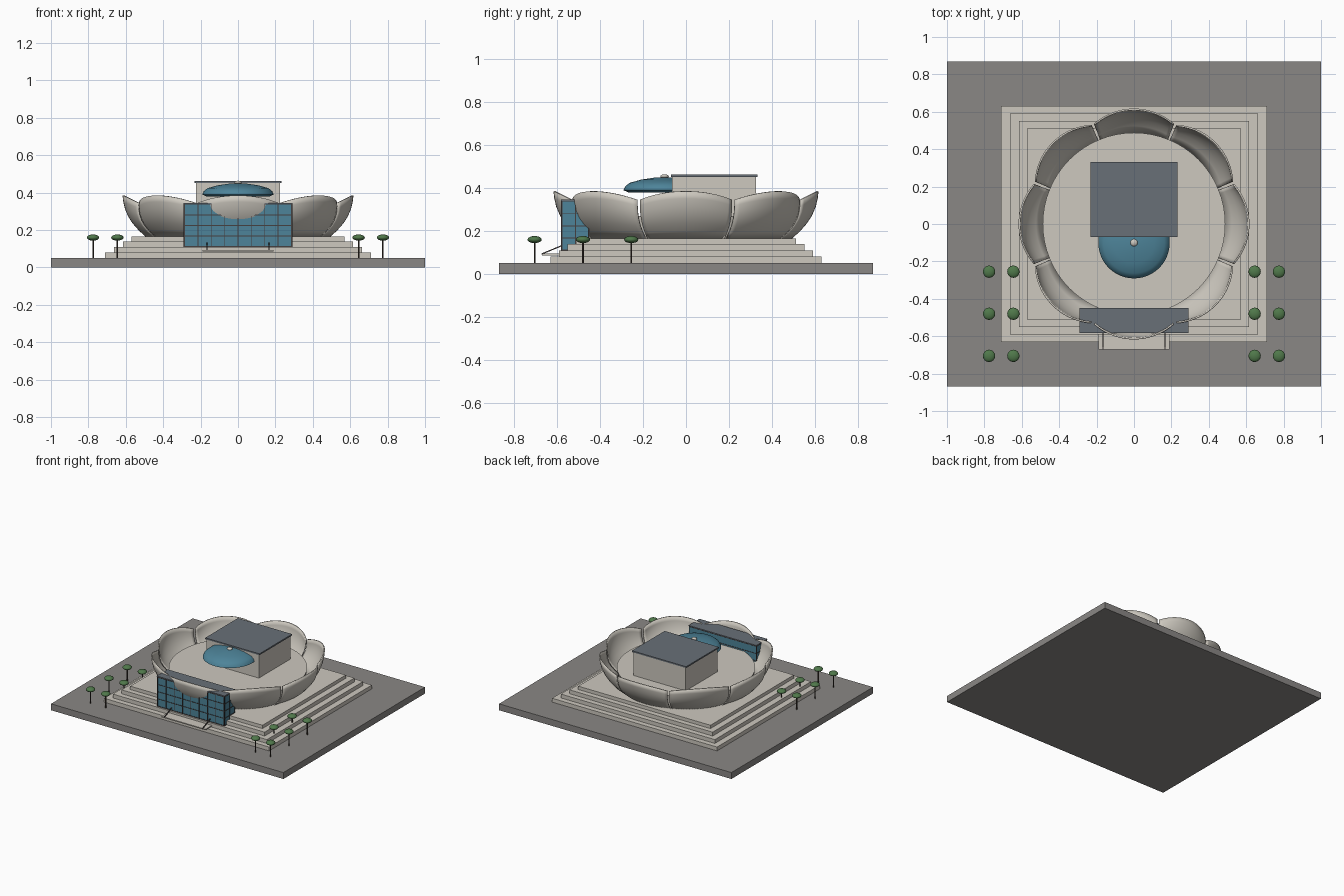
import bpy, bmesh, math
from mathutils import Vector

if "Cube" in bpy.data.objects:
    bpy.data.objects.remove(bpy.data.objects["Cube"])


def material(name, rgb):
    m = bpy.data.materials.new(name)
    m.diffuse_color = (*rgb, 1)
    m.use_nodes = True
    m.node_tree.nodes["Principled BSDF"].inputs["Base Color"].default_value = m.diffuse_color
    return m


CREAM = material("cream_stone", (0.61, 0.58, 0.52))
PAVING = material("grey_paving", (0.255, 0.245, 0.235))
SLATE = material("slate_roof", (0.14, 0.16, 0.185))
GLASS = material("blue_glass", (0.075, 0.23, 0.32))
FRAME = material("dark_frame", (0.06, 0.05, 0.05))
LEAF = material("leaf_green", (0.08, 0.19, 0.07))
TRUNK = material("trunk_brown", (0.06, 0.045, 0.035))


def finish(name, bm, mat, smooth=False):
    bmesh.ops.recalc_face_normals(bm, faces=bm.faces)
    me = bpy.data.meshes.new(name)
    bm.to_mesh(me)
    bm.free()
    me.materials.append(mat)
    ob = bpy.data.objects.new(name, me)
    bpy.context.collection.objects.link(ob)
    if smooth:
        bpy.context.view_layer.objects.active = ob
        ob.select_set(True)
        bpy.ops.object.shade_smooth_by_angle(angle=math.radians(35))
        ob.select_set(False)
    return ob


def add_box(bm, x0, x1, y0, y1, z0, z1):
    vs = bmesh.ops.create_cube(bm, size=1)["verts"]
    for v in vs:
        v.co = Vector((x1 if v.co.x > 0 else x0, y1 if v.co.y > 0 else y0,
                       z1 if v.co.z > 0 else z0))


def box(name, mat, *dims):
    bm = bmesh.new()
    add_box(bm, *dims)
    return finish(name, bm, mat)


def lathe(name, mat, profile, centre=(0, 0), n=48):
    """Closed solid spun from (radius, height) points."""
    bm = bmesh.new()
    rings = []
    for r, z in profile:
        rings.append([bm.verts.new((centre[0] + r * math.cos(2 * math.pi * i / n),
                                    centre[1] + r * math.sin(2 * math.pi * i / n), z))
                      for i in range(n)])
    for a, b in zip(rings, rings[1:]):
        for i in range(n):
            j = (i + 1) % n
            bm.faces.new((a[i], a[j], b[j], b[i]))
    bm.faces.new(rings[0])
    bm.faces.new(rings[-1])
    return finish(name, bm, mat, True)


# Ground slab and stepped terrace
box("ground_slab", PAVING, -1, 1, -0.87, 0.87, 0, 0.05)
for i, top in enumerate((0.08, 0.11, 0.14, 0.166)):
    hx, hy = 0.71 - 0.047 * i, 0.632 - 0.04 * i
    box(f"terrace_step_{i + 1}", CREAM, -hx, hx, -hy, hy, 0.05, top)

# Round hall body with flat deck
lathe("hall_body", CREAM, [(0.47, 0.16), (0.488, 0.27)], n=64)

# Eight curved petals around the hall
CURVE = [(0.485, 0.0), (0.527, 0.17), (0.56, 0.34), (0.583, 0.5),
         (0.6, 0.68), (0.609, 0.85), (0.613, 1.0)]
HALF = math.radians(21.8)


def petal(index):
    bm = bmesh.new()
    centre = index * math.pi / 4
    cols = 20
    rows = []
    for r, v in CURVE:
        row = []
        for c in range(cols + 1):
            t = 2 * c / cols - 1
            a = centre + HALF * t
            rr = r * (1 - (0.022 + 0.045 * v) * t * t)
            z = 0.163 + (0.222 - 0.04 * t * t) * v
            row.append(bm.verts.new((rr * math.cos(a), rr * math.sin(a), z)))
        rows.append(row)
    for a, b in zip(rows, rows[1:]):
        for c in range(cols):
            bm.faces.new((a[c], a[c + 1], b[c + 1], b[c]))
    ob = finish(f"petal_{index + 1}", bm, CREAM, True)
    mod = ob.modifiers.new("thickness", "SOLIDIFY")
    mod.thickness = 0.009
    mod.offset = 0


for k in range(8):
    petal(k)

# Stage tower with slate roof
box("tower", CREAM, -0.225, 0.225, -0.065, 0.325, 0.26, 0.452)
box("tower_roof", SLATE, -0.233, 0.233, -0.07, 0.332, 0.452, 0.463)

# Shallow glass dome with finial
lathe("glass_dome", GLASS, [(0.17, 0.38), (0.191, 0.39), (0.183, 0.408), (0.163, 0.424),
                            (0.11, 0.439), (0.05, 0.448), (0.005, 0.451)], (0, -0.1))
bm = bmesh.new()
bmesh.ops.create_uvsphere(bm, u_segments=12, v_segments=8, radius=0.02)
bmesh.ops.scale(bm, vec=(1, 1, 0.6), verts=bm.verts)
bmesh.ops.translate(bm, vec=(0, -0.1, 0.452), verts=bm.verts)
finish("dome_finial", bm, CREAM, True)

# Glass entrance hall with slate roof
box("entrance_glass", GLASS, -0.288, 0.288, -0.578, -0.452, 0.11, 0.34)
box("entrance_roof", SLATE, -0.292, 0.292, -0.582, -0.448, 0.34, 0.346)

# Mullion grid on the front and both ends
bm = bmesh.new()
W = 0.002
for i in range(9):
    x = -0.286 + 0.0715 * i
    add_box(bm, x - W, x + W, -0.582, -0.578, 0.11, 0.34)
for s in (-1, 1):
    xa, xb = sorted((s * 0.288, s * 0.292))
    for y in (-0.577, -0.515, -0.454):
        add_box(bm, xa, xb, y - W, y + W, 0.11, 0.34)
for i in range(5):
    z = 0.112 + 0.056 * i
    add_box(bm, -0.291, 0.291, -0.581, -0.45, z - W, z + W)
finish("entrance_mullions", bm, FRAME)

# Entrance landing and sloping rails
box("entrance_landing", CREAM, -0.19, 0.19, -0.67, -0.56, 0.086, 0.094)
for side, x in (("left", -0.165), ("right", 0.165)):
    bm = bmesh.new()
    add_box(bm, x - 0.003, x + 0.003, -0.672, -0.575, 0.09, 0.096)
    for v in bm.verts:
        if v.co.y > -0.6:
            v.co.z += 0.04
    finish(f"rail_{side}", bm, FRAME)

# Rows of small round trees on both sides
n = 0
for x in (-0.775, -0.645, 0.645, 0.775):
    for y in (-0.255, -0.48, -0.705):
        n += 1
        lathe(f"tree_trunk_{n}", TRUNK, [(0.004, 0.05), (0.004, 0.15)], (x, y), 8)
        bm = bmesh.new()
        bmesh.ops.create_uvsphere(bm, u_segments=16, v_segments=10, radius=0.033)
        bmesh.ops.scale(bm, vec=(1, 1, 0.5), verts=bm.verts)
        bmesh.ops.translate(bm, vec=(x, y, 0.16), verts=bm.verts)
        finish(f"tree_crown_{n}", bm, LEAF, True)
